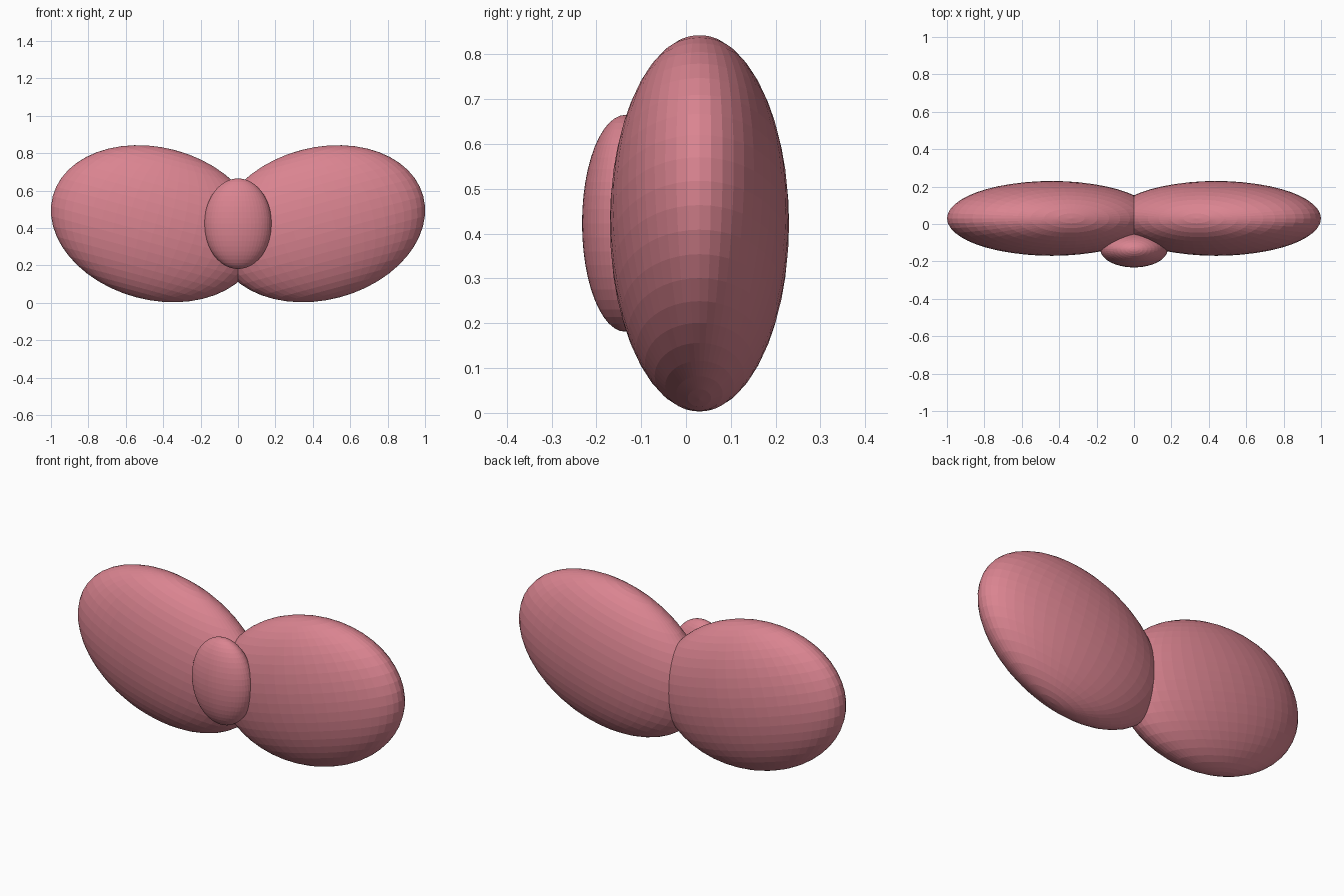
import bpy
from math import radians

cube = bpy.data.objects.get("Cube")
if cube:
    bpy.data.objects.remove(cube, do_unlink=True)

# Single rose pink colour
pink = bpy.data.materials.new("rose_pink")
pink.use_nodes = True
colour = (0.70, 0.23, 0.28, 1)
pink.diffuse_color = colour
pink.node_tree.nodes["Principled BSDF"].inputs["Base Color"].default_value = colour


def ellipsoid(name, centre, radii, tilt=0):
    """Faceted ellipsoid tilted in the front plane."""
    bpy.ops.mesh.primitive_uv_sphere_add(segments=48, ring_count=24, radius=1,
                                         location=centre, rotation=(0, radians(tilt), 0))
    ob = bpy.context.object
    ob.name = name
    ob.scale = radii
    ob.data.materials.append(pink)
    return ob


# Bow loops, outer ends raised
for side, name in ((1, "left_loop"), (-1, "right_loop")):
    ellipsoid(name, (side * 0.44, 0.03, 0.423), (0.57, 0.2, 0.407), -15 * side)

# Centre knot on the front
ellipsoid("centre_knot", (0, -0.135, 0.423), (0.18, 0.097, 0.242))
